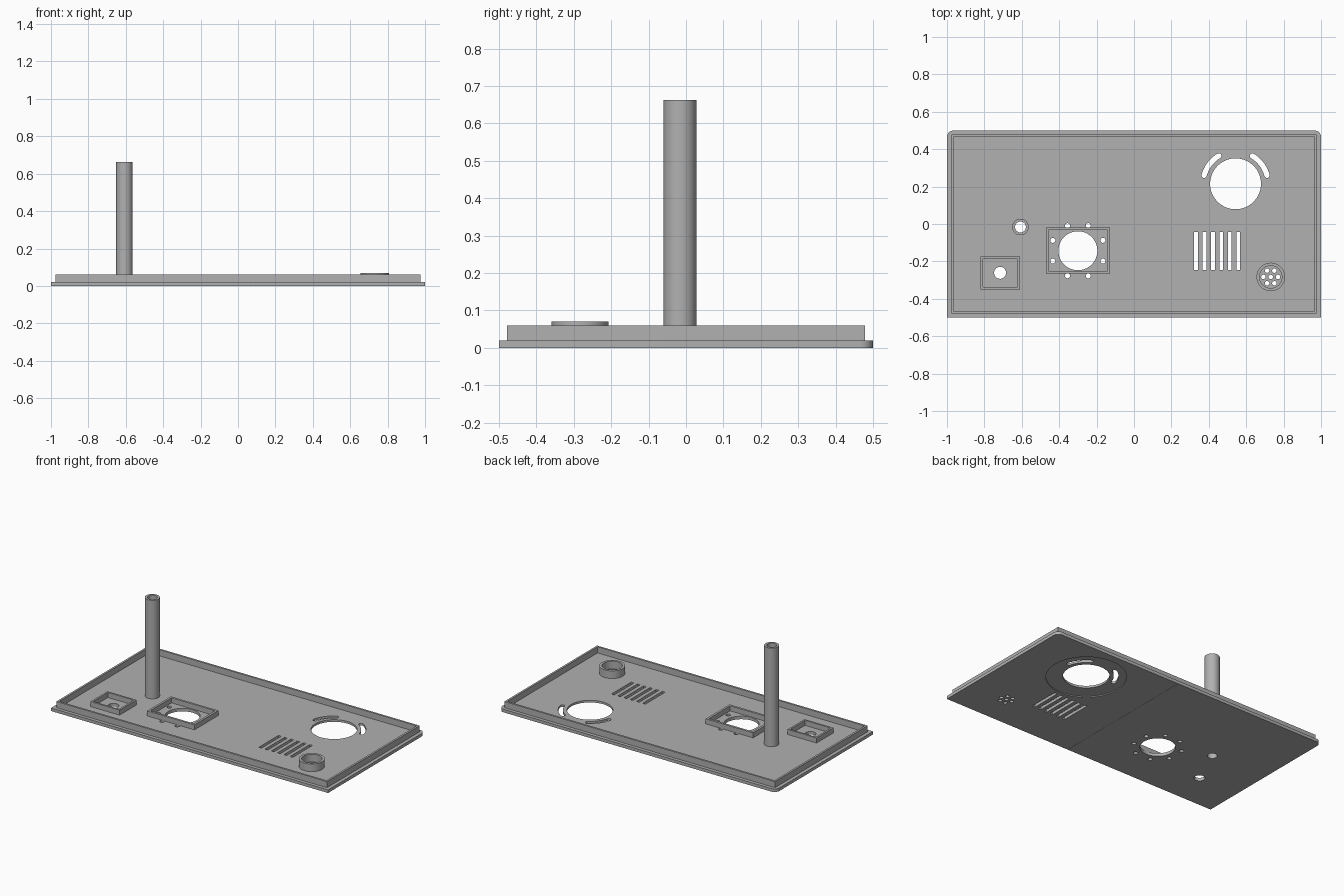
import bpy, bmesh
from math import sin, cos, radians, tau

cube = bpy.data.objects.get("Cube")
if cube:
    bpy.data.objects.remove(cube, do_unlink=True)

grey = bpy.data.materials.new("plain grey")
grey.use_nodes = True
colour = (0.44, 0.44, 0.44, 1)
grey.diffuse_color = colour
grey.node_tree.nodes["Principled BSDF"].inputs["Base Color"].default_value = colour

FLOOR = 0.02


# Outlines, all counter-clockwise
def circle(x, y, r, n=64):
    return [(x + r * cos(tau * i / n), y + r * sin(tau * i / n)) for i in range(n)]


def rect(x0, x1, y0, y1):
    return [(x0, y0), (x1, y0), (x1, y1), (x0, y1)]


def arc(x, y, r, a0, a1, n):
    angles = [radians(a0 + (a1 - a0) * i / n) for i in range(n + 1)]
    return [(x + r * cos(a), y + r * sin(a)) for a in angles]


def curved_slot(x, y, r, half, a0, a1):
    ends = [(x + r * cos(radians(a)), y + r * sin(radians(a))) for a in (a0, a1)]
    return (arc(x, y, r + half, a0, a1, 16)
            + arc(*ends[1], half, a1, a1 + 180, 8)[1:-1]
            + arc(x, y, r - half, a1, a0, 16)
            + arc(*ends[0], half, a0 + 180, a0 + 360, 8)[1:-1])


# Solids
def make_object(name, bm):
    bmesh.ops.recalc_face_normals(bm, faces=bm.faces)
    mesh = bpy.data.meshes.new(name)
    bm.to_mesh(mesh)
    bm.free()
    mesh.materials.append(grey)
    obj = bpy.data.objects.new(name, mesh)
    bpy.context.collection.objects.link(obj)
    return obj


def prisms(name, outlines, z0, z1):
    bm = bmesh.new()
    for outline in outlines:
        low = [bm.verts.new((x, y, z0)) for x, y in outline]
        high = [bm.verts.new((x, y, z1)) for x, y in outline]
        bm.faces.new(low[::-1])
        bm.faces.new(high)
        for i in range(len(low)):
            bm.faces.new((low[i - 1], low[i], high[i], high[i - 1]))
    return make_object(name, bm)


def wall(name, outer, inner, z0, z1):
    bm = bmesh.new()
    section = ((outer, z0), (outer, z1), (inner, z1), (inner, z0))
    loops = [[bm.verts.new((x, y, z)) for x, y in line] for line, z in section]
    for k in range(4):
        a, b = loops[k - 1], loops[k]
        for i in range(len(a)):
            bm.faces.new((a[i - 1], a[i], b[i], b[i - 1]))
    return smooth(make_object(name, bm))


def activate(obj):
    bpy.ops.object.select_all(action='DESELECT')
    obj.select_set(True)
    bpy.context.view_layer.objects.active = obj


def smooth(obj):
    activate(obj)
    bpy.ops.object.shade_smooth_by_angle(angle=radians(30))
    return obj


def cut(obj, cutter):
    cutter.hide_render = True
    mod = obj.modifiers.new("cut", 'BOOLEAN')
    mod.operation = 'DIFFERENCE'
    mod.solver = 'EXACT'
    mod.object = cutter
    activate(obj)
    bpy.ops.object.modifier_apply(modifier=mod.name)
    bpy.data.objects.remove(cutter, do_unlink=True)


# Feature positions
post = (-0.607, -0.016)
fan = (0.543, 0.215)
motor = (-0.30, -0.143)
speaker = (0.731, -0.283)

# Base plate with rounded back corners
R = 0.035
plate = prisms("base_plate", [[(-1, -0.5), (1, -0.5)]
                              + arc(1 - R, 0.5 - R, R, 0, 90, 8)
                              + arc(R - 1, 0.5 - R, R, 90, 180, 8)], 0, FLOOR)

# Round recess and fine seam on the underside
cut(plate, prisms("recess_cutter", [circle(*fan, 0.235)], -0.1, 0.006))
cut(plate, prisms("seam_cutter", [rect(0.084, 0.086, -0.6, 0.6)], -0.1, 0.001))

# Openings through the plate
holes = [circle(*post, 0.029), circle(-0.716, -0.261, 0.032),
         circle(*fan, 0.136), circle(*motor, 0.104), circle(*speaker, 0.012, 24)]
holes += [curved_slot(*fan, 0.174, 0.014, a, a + 44) for a in (15, 121)]
holes += [circle(x, y, 0.0135, 24) for x, y in
          [(motor[0] + 0.145 * cos(tau * (i + 0.5) / 8),
            motor[1] + 0.145 * sin(tau * (i + 0.5) / 8)) for i in range(8)]]
holes += [circle(x, y, 0.012, 24) for x, y in circle(*speaker, 0.039, 6)]
for i in range(6):
    x = 0.332 + 0.045 * i
    holes.append(rect(x - 0.01, x + 0.01, -0.245, -0.042))
cut(plate, prisms("opening_cutter", holes, -0.1, 0.1))
smooth(plate)

# Raised walls on the plate
wall("rim", rect(-0.977, 0.977, -0.478, 0.478),
     rect(-0.964, 0.964, -0.465, 0.465), FLOOR, 0.06)
wall("hollow_post", circle(*post, 0.044), circle(*post, 0.029), FLOOR, 0.663)
wall("speaker_ring", circle(*speaker, 0.076), circle(*speaker, 0.06), FLOOR, 0.07)
wall("switch_frame", rect(-0.82, -0.61, -0.35, -0.175),
     rect(-0.808, -0.622, -0.338, -0.187), FLOOR, 0.053)
wall("motor_frame", rect(-0.471, -0.129, -0.265, -0.019),
     rect(-0.457, -0.143, -0.251, -0.033), FLOOR, 0.053)
